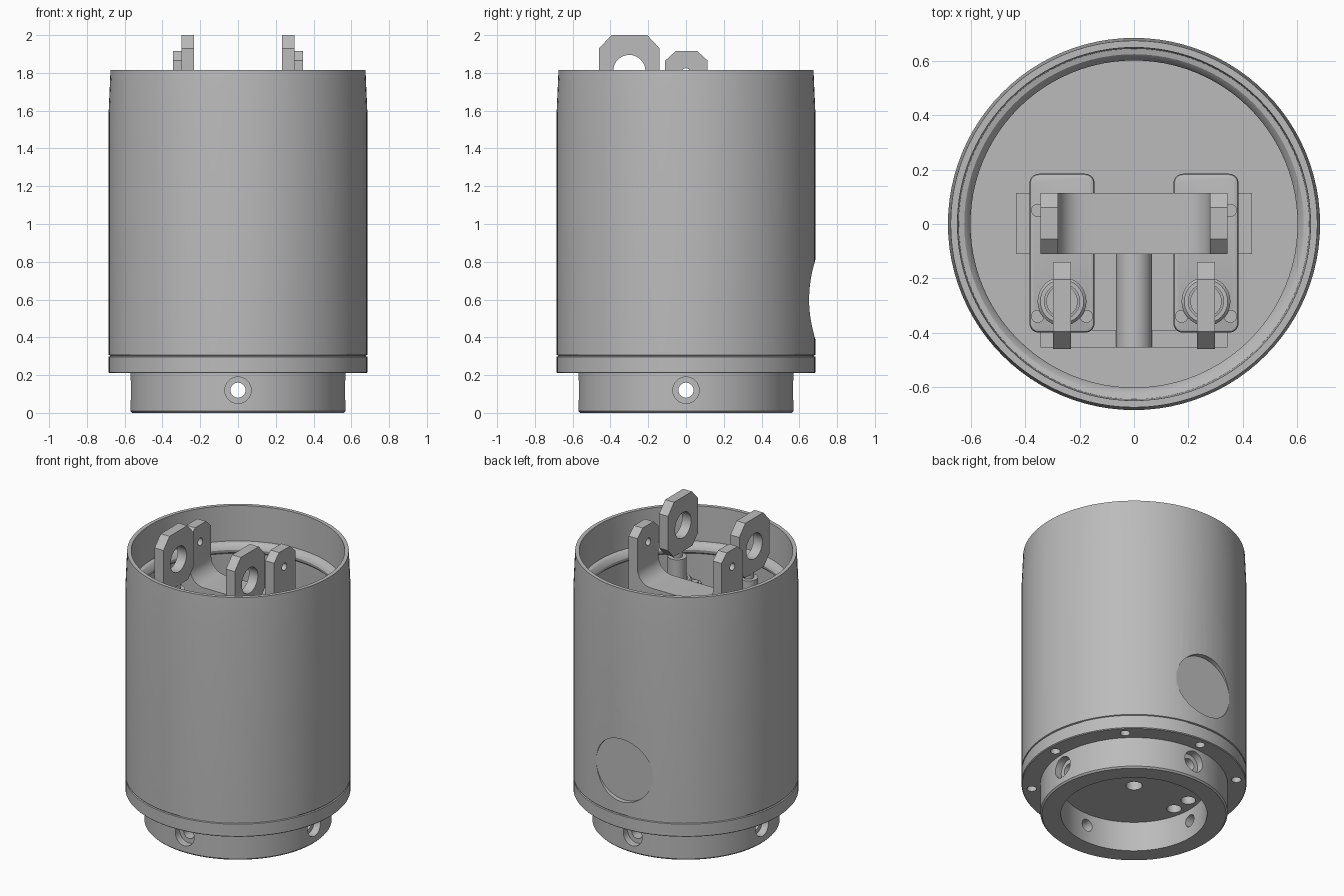
import bpy, bmesh, math
from mathutils import Matrix, Vector

old = bpy.data.objects.get("Cube")
if old:
    bpy.data.objects.remove(old, do_unlink=True)

grey = bpy.data.materials.new("satin_grey")
grey.use_nodes = True
color = (0.5, 0.5, 0.5, 1)
grey.diffuse_color = color
grey.node_tree.nodes["Principled BSDF"].inputs["Base Color"].default_value = color


def make(name, bm):
    bmesh.ops.recalc_face_normals(bm, faces=bm.faces)
    mesh = bpy.data.meshes.new(name)
    bm.to_mesh(mesh)
    bm.free()
    mesh.materials.append(grey)
    ob = bpy.data.objects.new(name, mesh)
    bpy.context.scene.collection.objects.link(ob)
    return ob


def activate(ob):
    bpy.ops.object.select_all(action='DESELECT')
    ob.select_set(True)
    bpy.context.view_layer.objects.active = ob


def smooth(ob):
    activate(ob)
    bpy.ops.object.shade_smooth_by_angle(angle=math.radians(30))
    return ob


def lathe(name, profile, steps=96, center=(0, 0, 0)):
    bm = bmesh.new()
    vs = [bm.verts.new((r, 0, z)) for r, z in profile]
    es = [bm.edges.new(pair) for pair in zip(vs, vs[1:])]
    bmesh.ops.spin(bm, geom=vs + es, cent=(0, 0, 0), axis=(0, 0, 1),
                   angle=math.tau, steps=steps)
    bmesh.ops.remove_doubles(bm, verts=bm.verts, dist=0.0001)
    bmesh.ops.translate(bm, verts=bm.verts, vec=center)
    return make(name, bm)


def rod(name, start, end, radius, steps=32):
    start, end = Vector(start), Vector(end)
    axis = end - start
    bm = bmesh.new()
    turn = axis.to_track_quat('Z', 'Y').to_matrix().to_4x4()
    bmesh.ops.create_cone(bm, cap_ends=True, segments=steps, radius1=radius,
                          radius2=radius, depth=axis.length,
                          matrix=Matrix.Translation((start + end) / 2) @ turn)
    return make(name, bm)


def prism(name, outline, axis, low, high):
    # extrude a closed outline along x, y or z
    place = {'x': lambda a, b, c: (c, a, b),
             'y': lambda a, b, c: (a, c, b),
             'z': lambda a, b, c: (a, b, c)}[axis]
    bm = bmesh.new()
    face = bm.faces.new([bm.verts.new(place(a, b, low)) for a, b in outline])
    top = bmesh.ops.extrude_face_region(bm, geom=[face])['geom']
    shift = Vector(place(0, 0, high - low))
    bmesh.ops.translate(bm, vec=shift,
                        verts=[v for v in top if isinstance(v, bmesh.types.BMVert)])
    return make(name, bm)


def box(name, x, y, z):
    return prism(name, [(x[0], y[0]), (x[1], y[0]), (x[1], y[1]), (x[0], y[1])],
                 'z', *z)


def cut(ob, *cutters):
    activate(ob)
    for c in cutters:
        mod = ob.modifiers.new("cut", 'BOOLEAN')
        mod.operation, mod.solver, mod.object = 'DIFFERENCE', 'EXACT', c
        bpy.ops.object.modifier_apply(modifier=mod.name)
        bpy.data.objects.remove(c, do_unlink=True)


# Housing: socket ring, flange, seam groove, tapered tube, inner bead, floor
housing = lathe("housing", [
    (0, .2), (.445, .2), (.445, 0), (.56, 0), (.57, .01), (.57, .21),
    (.68, .21), (.685, .215), (.685, .297), (.678, .3), (.678, .304), (.685, .307),
    (.685, 1.59), (.675, 1.815), (.65, 1.815), (.645, 1.58),
    (.625, 1.575), (.61, 1.56), (.602, 1.54), (.606, 1.52), (.617, 1.51),
    (.617, .33), (0, .33)])
cutters = [rod("cross_hole", (-.8, 0, .12), (.8, 0, .12), .04),
           rod("cross_hole", (0, -.8, .12), (0, .8, .12), .04),
           rod("center_hole", (0, 0, .15), (0, 0, .27), .05),
           rod("cable_hole", (-.367, .076, .15), (-.367, .076, .27), .045),
           rod("cable_hole", (-.367, -.058, .15), (-.367, -.058, .27), .045),
           rod("spot_face", (0, .652, .6), (0, .8, .6), .21, 64)]
for i in range(8):
    ca, sa = math.cos(i * math.pi / 4), math.sin(i * math.pi / 4)
    cutters.append(rod("flange_hole", (.625 * ca, .625 * sa, .15),
                       (.625 * ca, .625 * sa, .27), .03, 20))
    if i % 2 == 0:
        cutters.append(rod("counterbore", (.52 * ca, .52 * sa, .12),
                           (.7 * ca, .7 * sa, .12), .07))
cut(housing, *cutters)
smooth(housing)

# U-shaped pivot bracket with filleted inner corners
arc = [(.18 + .1 * math.sin(t), 1.66 - .1 * math.cos(t))
       for t in [i * math.pi / 16 for i in range(9)]]
half = [(.28, 1.7), (.345, 1.7), (.345, 1.48)]
right = arc + half
left = [(-x, z) for x, z in reversed(right)]
smooth(prism("pivot_bracket", right + left, 'y', -.11, .115))

ear = [(-.11, 1.7), (.115, 1.7), (.115, 1.865), (.06, 1.915),
       (-.055, 1.915), (-.11, 1.865)]
eye = [(-.46, 1.70), (-.40, 1.635), (-.20, 1.635), (-.14, 1.70),
       (-.14, 1.93), (-.205, 2.0), (-.395, 2.0), (-.46, 1.93)]

for side, s in (("right", -1), ("left", 1)):
    # Bracket ear with pin hole
    lug = prism(side + "_bracket_ear", ear, 'x', *sorted((s * .28, s * .345)))
    cut(lug, rod("pin_hole", (s * .2, 0, 1.8), (s * .4, 0, 1.8), .025, 24))
    smooth(lug)

    # Actuator body with rounded corners
    x = s * .265
    body = box(side + "_actuator_body", (x - .12, x + .12), (-.4, .185), (.33, 1.42))
    bm = bmesh.new()
    bm.from_mesh(body.data)
    upright = [e for e in bm.edges
               if abs(e.verts[0].co.z - e.verts[1].co.z) > .5]
    bmesh.ops.bevel(bm, geom=upright, offset=.035, segments=5, profile=.5,
                    affect='EDGES')
    rim = [e for e in bm.edges if min(v.co.z for v in e.verts) > 1.41]
    bmesh.ops.bevel(bm, geom=rim, offset=.012, segments=2, profile=.5,
                    affect='EDGES')
    bm.to_mesh(body.data)
    bm.free()
    smooth(body)

    # Gland, piston rod and rod eye
    smooth(lathe(side + "_gland", [(.09, 1.41), (.09, 1.445), (.08, 1.455),
                                   (.065, 1.455), (.065, 1.41)], 32, (x, -.285, 0)))
    smooth(rod(side + "_piston_rod", (x, -.285, 1.4), (x, -.285, 1.6), .058))
    smooth(rod(side + "_rod_neck", (x, -.285, 1.59), (x, -.285, 1.65), .032))
    end = prism(side + "_rod_eye", eye, 'x', x - .033, x + .033)
    cut(end, rod("eye_hole", (x - .1, -.3, 1.81), (x + .1, -.3, 1.81), .085, 40))
    smooth(end)

    # Cap screws
    for dx in (-.09, .09):
        for y in (-.34, .05):
            smooth(rod(side + "_cap_screw", (x + dx, y, 1.41),
                       (x + dx, y, 1.435), .024, 20))

    # Side cheek of the inner frame
    box(side + "_frame_cheek", sorted((s * .38, s * .435)), (-.11, .115), (.33, 1.2))

# Inner frame: post under the bracket, spine and front plate
box("frame_post", (-.065, .065), (-.11, .115), (.33, 1.48))
smooth(rod("frame_spine", (0, -.455, 1.3), (0, -.1, 1.3), .067))
box("frame_plate", (-.345, .345), (-.455, -.39), (.33, 1.3))
